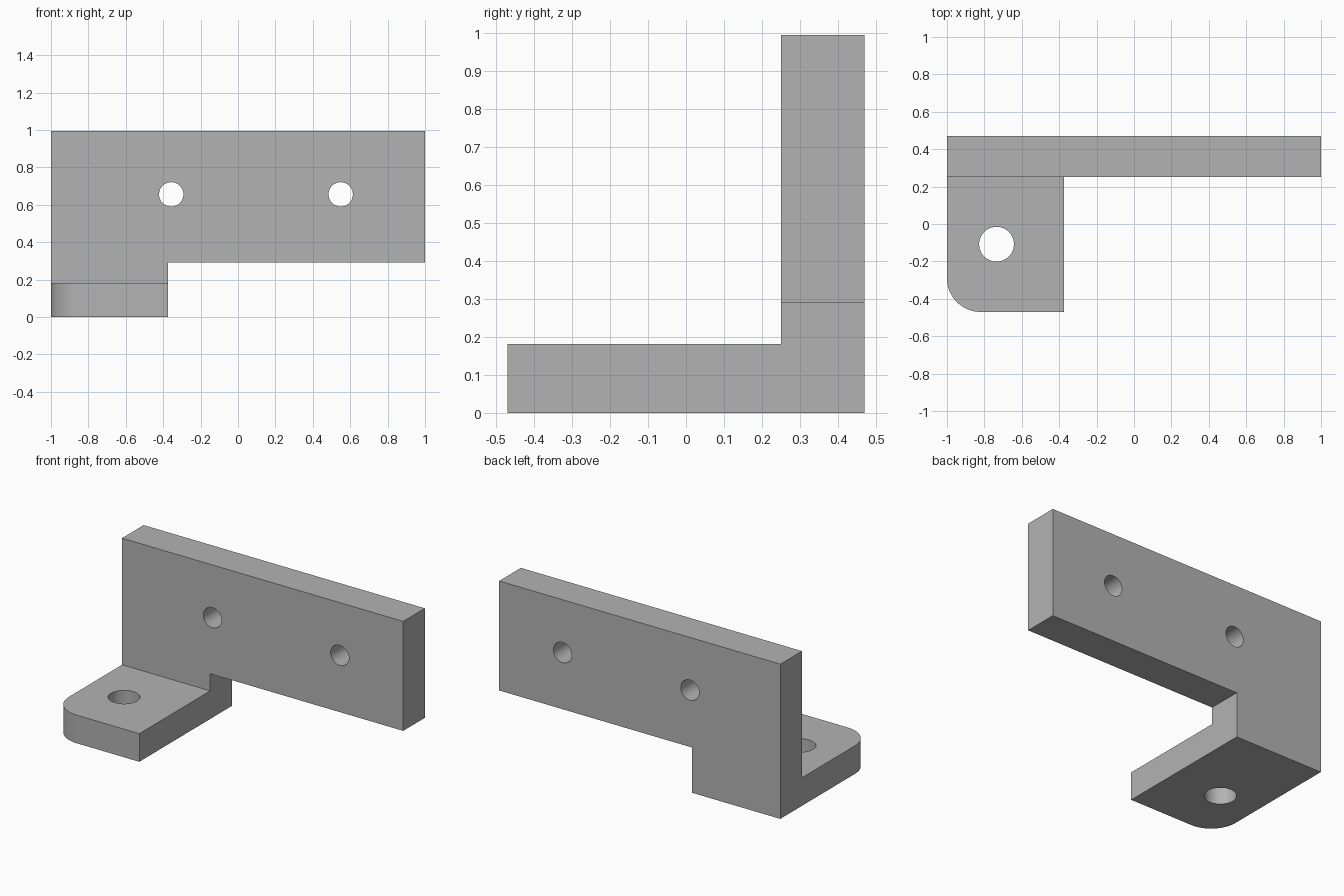
import bpy, bmesh, math

cube = bpy.data.objects.get("Cube")
if cube:
    bpy.data.objects.remove(cube, do_unlink=True)

BACK, WALL, FRONT = 0.47, 0.25, -0.47
TOP, STEP, FOOT = 0.995, 0.291, 0.181
FOOT_X = -0.373

grey = bpy.data.materials.new("plain grey")
grey.use_nodes = True
colour = (0.45, 0.45, 0.45, 1)
grey.diffuse_color = colour
grey.node_tree.nodes["Principled BSDF"].inputs["Base Color"].default_value = colour


def make_object(name, bm):
    bmesh.ops.recalc_face_normals(bm, faces=bm.faces)
    mesh = bpy.data.meshes.new(name)
    bm.to_mesh(mesh)
    bm.free()
    mesh.materials.append(grey)
    obj = bpy.data.objects.new(name, mesh)
    bpy.context.collection.objects.link(obj)
    return obj


# L-shaped section, extruded along the full width
bm = bmesh.new()
section = [(FRONT, 0), (BACK, 0), (BACK, TOP), (WALL, TOP), (WALL, FOOT), (FRONT, FOOT)]
face = bm.faces.new([bm.verts.new((-1, y, z)) for y, z in section])
extruded = bmesh.ops.extrude_face_region(bm, geom=[face])["geom"]
bmesh.ops.translate(bm, verts=[v for v in extruded if isinstance(v, bmesh.types.BMVert)],
                    vec=(2, 0, 0))

# Rounded outer corner of the foot
corner = [e for e in bm.edges
          if all(v.co.x < -0.99 and v.co.y < FRONT + 0.01 for v in e.verts)]
bmesh.ops.bevel(bm, geom=corner, offset=0.18, offset_type='OFFSET', segments=16,
                profile=0.5, affect='EDGES')
bracket = make_object("bracket", bm)


def cut(cutter):
    cutter.hide_render = True
    cutter.hide_set(True)
    mod = bracket.modifiers.new(cutter.name, 'BOOLEAN')
    mod.operation = 'DIFFERENCE'
    mod.solver = 'EXACT'
    mod.object = cutter


def drill(name, location, radius, tilt):
    bm = bmesh.new()
    bmesh.ops.create_cone(bm, cap_ends=True, segments=48, radius1=radius,
                          radius2=radius, depth=0.5)
    cutter = make_object(name, bm)
    cutter.location = location
    cutter.rotation_euler.x = tilt
    cut(cutter)


# Notch below the long wall, leaving a short foot at one end
bm = bmesh.new()
bmesh.ops.create_cube(bm, size=2)
notch = make_object("notch_cutter", bm)
notch.location = (FOOT_X + 1, 0, STEP - 1)
notch.scale.x = 1
cut(notch)
notch.location.x = FOOT_X + 1.5
notch.scale.x = 1.5

# Two wall holes and one foot hole
for i, x in enumerate((-0.357, 0.549)):
    drill(f"wall_hole_cutter_{i + 1}", (x, 0.36, 0.656), 0.065, math.pi / 2)
drill("foot_hole_cutter", (-0.735, -0.108, 0.09), 0.093, 0)

# Apply the cuts, then remove the cutters
bpy.context.view_layer.update()
result = bpy.data.meshes.new_from_object(
    bracket.evaluated_get(bpy.context.evaluated_depsgraph_get()))
cutters = [m.object for m in bracket.modifiers]
bracket.modifiers.clear()
bracket.data = result
for cutter in cutters:
    bpy.data.objects.remove(cutter, do_unlink=True)

# Smooth the round surfaces, keep the edges sharp
bpy.ops.object.select_all(action='DESELECT')
bracket.select_set(True)
bpy.context.view_layer.objects.active = bracket
bpy.ops.object.shade_smooth_by_angle(angle=math.radians(30))
